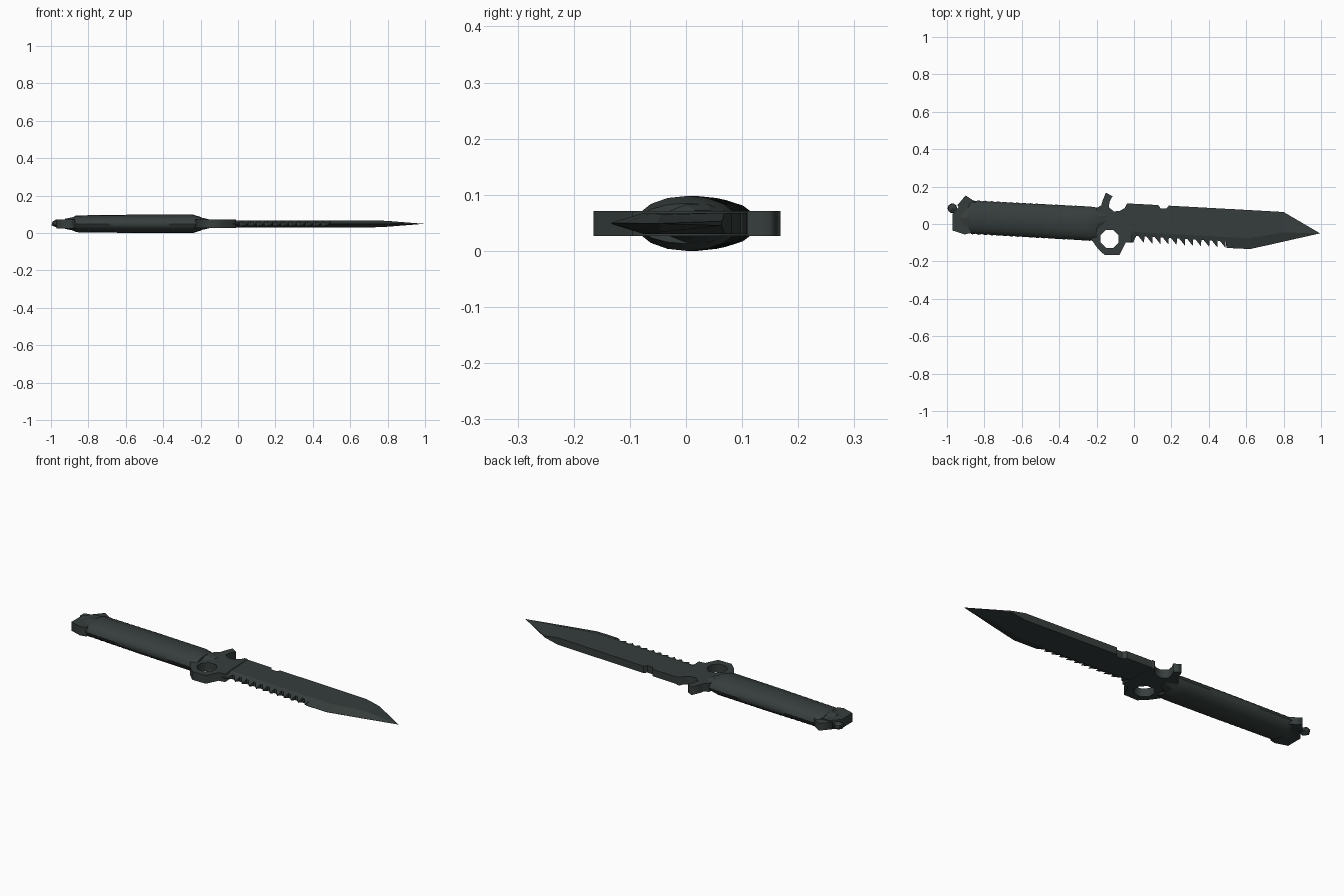
import bpy, bmesh, math

if "Cube" in bpy.data.objects:
    bpy.data.objects.remove(bpy.data.objects["Cube"])

ZC = 0.049  # mid-plane height of the whole knife

steel = bpy.data.materials.new("dark grey green")
steel.diffuse_color = (0.037, 0.048, 0.046, 1)
steel.use_nodes = True
steel.node_tree.nodes["Principled BSDF"].inputs["Base Color"].default_value = steel.diffuse_color


def finish(name, bm, smooth=None):
    bmesh.ops.remove_doubles(bm, verts=bm.verts, dist=0.0002)
    bmesh.ops.recalc_face_normals(bm, faces=bm.faces)
    me = bpy.data.meshes.new(name)
    bm.to_mesh(me)
    bm.free()
    ob = bpy.data.objects.new(name, me)
    bpy.context.collection.objects.link(ob)
    me.materials.append(steel)
    if smooth:
        bpy.ops.object.select_all(action='DESELECT')
        ob.select_set(True)
        bpy.context.view_layer.objects.active = ob
        bpy.ops.object.shade_smooth_by_angle(angle=math.radians(smooth))
    return ob


def loft(name, sections, smooth=None):
    """Skin a list of equal-length vertex loops and cap both ends."""
    bm = bmesh.new()
    rings = [[bm.verts.new(p) for p in s] for s in sections]
    n = len(rings[0])
    for a, b in zip(rings, rings[1:]):
        for i in range(n):
            j = (i + 1) % n
            bm.faces.new((a[i], a[j], b[j], b[i]))
    bm.faces.new(rings[0])
    bm.faces.new(rings[-1])
    return finish(name, bm, smooth)


def oval(x, cy, ry, rz, n=16):
    return [(x, cy + ry * math.cos(2 * math.pi * i / n),
             ZC + rz * math.sin(2 * math.pi * i / n)) for i in range(n)]


def plate(name, outlines, half, bevel=0.0):
    """Flat plate from 2D outlines; later outlines become holes."""
    cu = bpy.data.curves.new(name, 'CURVE')
    cu.dimensions = '2D'
    cu.fill_mode = 'BOTH'
    cu.extrude = half
    for pts in outlines:
        sp = cu.splines.new('POLY')
        sp.points.add(len(pts) - 1)
        for p, (x, y) in zip(sp.points, pts):
            p.co = (x, y, 0, 1)
        sp.use_cyclic_u = True
    tmp = bpy.data.objects.new(name + "_outline", cu)
    bpy.context.collection.objects.link(tmp)
    dg = bpy.context.evaluated_depsgraph_get()
    bm = bmesh.new()
    me = bpy.data.meshes.new_from_object(tmp.evaluated_get(dg))
    bm.from_mesh(me)
    bpy.data.objects.remove(tmp)
    bpy.data.meshes.remove(me)
    bmesh.ops.translate(bm, verts=bm.verts, vec=(0, 0, ZC))
    return finish(name, bm)


# Handle: slightly tilted oval grip, ripples along its narrow sides
secs = []
N = 36
for i in range(N + 1):
    x = -0.865 + 0.625 * i / N
    cy = 0.036 - 0.0545 * (x + 0.86)
    ripple = 0.005 * (1 - 0.75 * i / N) * (i % 2)
    secs.append(oval(x, cy, 0.092 - ripple, 0.045 + 0.004 * min(1, i / 18)))
secs.insert(0, oval(-0.885, 0.037, 0.080, 0.034))
secs.append(oval(-0.198, 0.0, 0.088, 0.036))
loft("handle", secs, 40)

# Collar between the grip and the guard
loft("collar", [oval(-0.2, 0.02, 0.066, 0.036, 10), oval(-0.15, 0.03, 0.045, 0.024, 10)])

# Guard: bottle-opener hook above, ring below
hole = [(-0.13 + 0.052 * math.cos(math.pi * (i + 0.5) / 4),
         -0.08 + 0.052 * math.sin(math.pi * (i + 0.5) / 4)) for i in range(8)]
plate("guard", [[(-0.15, 0.168), (-0.115, 0.148), (-0.13, 0.12), (-0.135, 0.09),
                 (-0.108, 0.067), (-0.075, 0.07), (-0.05, 0.085), (-0.037, 0.11),
                 (-0.02, 0.11), (-0.01, -0.095), (-0.045, -0.1), (-0.077, -0.165),
                 (-0.158, -0.165), (-0.195, -0.13), (-0.23, -0.08), (-0.205, -0.04),
                 (-0.2, 0.085), (-0.175, 0.1), (-0.168, 0.125)], hole], 0.022)

# Blade: stations of (x, spine y, ridge y, edge y, edge x shift, half thickness, spine half)
T = 0.019


def spine(x):
    return 0.11 - 0.055 * (x + 0.03)


def edge(x):
    return -0.1 - 0.057 * x


st = [(-0.03, spine(-0.03), -0.04, -0.098, 0, T, T),
      (-0.005, spine(0), -0.04, edge(0), 0, T, T)]
pitch, first, teeth = 0.0435, 0.012, 11
for k in range(teeth):
    x = first + k * pitch
    # root, then tooth tip leaning towards the point
    for dx, depth, lean in ((0.0, 0.036, 0), (0.012, 0.036, 0), (0.030, 0.0, 0.012)):
        xx = x + dx
        notch = 0.017 if 0.138 < xx < 0.182 else 0
        st.append((xx, spine(xx) - notch, edge(xx) + 0.058, edge(xx) + depth, lean, T, T))
xe = first + teeth * pitch
st += [(xe, spine(xe), edge(xe) + 0.058, edge(xe) + 0.036, 0, T, T),
       (xe + 0.004, spine(xe), edge(xe) + 0.058, edge(xe), 0, T, T),
       (0.62, spine(0.62), -0.075, -0.134, 0, T, T),
       (0.72, spine(0.72), -0.058, -0.112, 0, T, T),
       (0.80, 0.064, -0.045, -0.094, 0, 0.0155, 0.004),
       (0.995, -0.05, -0.05, -0.05, 0, 0, 0)]
secs = []
for x, s, r, e, lean, t, ts in st:
    te = 0.0 if x > xe + 0.002 else max(0.0, T * (e - edge(x)) / 0.058)
    te = te if te > 0.002 else 0.0006 if x < 0.9 else 0
    secs.append([(x, s, ZC + ts), (x, r, ZC + t), (x + lean, e, ZC + te),
                 (x + lean, e, ZC - te), (x, r, ZC - t), (x, s, ZC - ts)])
loft("blade", secs)

# Pommel: chunky end cap, upper lug and small lanyard knob
plate("pommel", [[(-0.97, 0.055), (-0.97, -0.035), (-0.905, -0.056), (-0.872, -0.048),
                  (-0.86, 0.105), (-0.93, 0.1)]], 0.024)
loft("pommel_collar", [oval(-0.925, 0.03, 0.062, 0.027, 8), oval(-0.87, 0.036, 0.084, 0.038, 8)])
plate("pommel_lug", [[(-0.945, 0.1), (-0.9, 0.153), (-0.848, 0.118), (-0.86, 0.06),
                      (-0.92, 0.07)]], 0.019)
bm = bmesh.new()
bmesh.ops.create_icosphere(bm, subdivisions=1, radius=0.029)
for v in bm.verts:
    v.co.z *= 0.75
    v.co.x -= 0.971
    v.co.y += 0.084
    v.co.z += ZC + 0.002
finish("lanyard_knob", bm)
